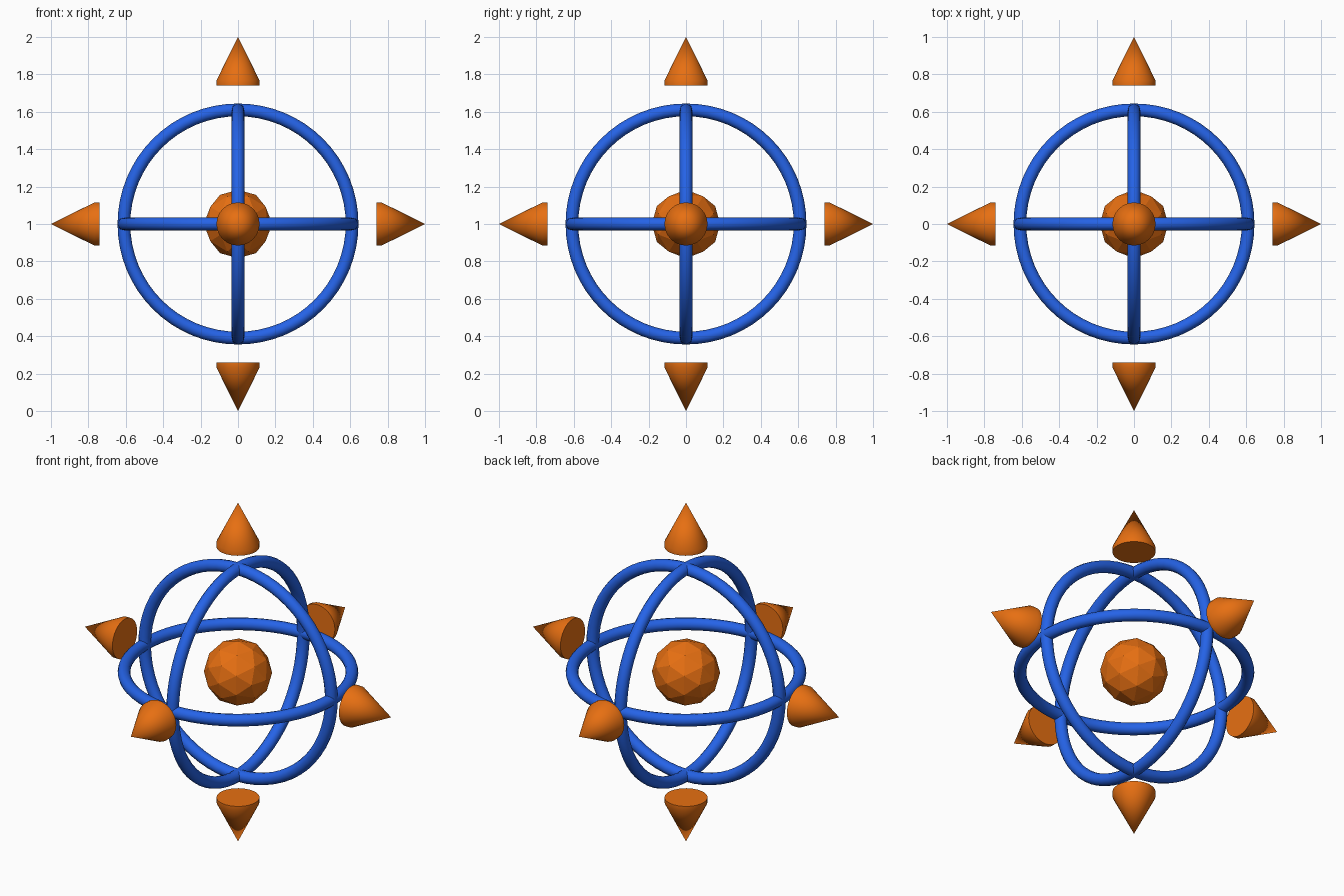
import bpy, bmesh, math
from mathutils import Vector, Matrix

if "Cube" in bpy.data.objects:
    bpy.data.objects.remove(bpy.data.objects["Cube"])

CENTRE = Vector((0, 0, 1))


def material(name, rgb):
    m = bpy.data.materials.new(name)
    m.diffuse_color = (*rgb, 1)
    m.use_nodes = True
    m.node_tree.nodes["Principled BSDF"].inputs["Base Color"].default_value = m.diffuse_color
    return m


ORANGE = material("orange", (0.80, 0.16, 0.006))
BLUE = material("blue", (0.0185, 0.125, 0.80))


def finish(name, mat):
    ob = bpy.context.object
    ob.name = name
    ob.data.materials.append(mat)
    return ob


def add_mesh(name, bm, mat):
    bmesh.ops.recalc_face_normals(bm, faces=bm.faces)
    me = bpy.data.meshes.new(name)
    bm.to_mesh(me)
    bm.free()
    ob = bpy.data.objects.new(name, me)
    ob.location = CENTRE
    bpy.context.collection.objects.link(ob)
    bpy.ops.object.select_all(action='DESELECT')
    bpy.context.view_layer.objects.active = ob
    ob.select_set(True)
    return finish(name, mat)


# faceted core: icosahedron aligned to the axes, subdivided once
bm = bmesh.new()
g = (1 + math.sqrt(5)) / 2
for a in (-1, 1):
    for b in (-g, g):
        for co in ((a, 0, b), (0, b, a), (b, a, 0)):
            bm.verts.new(co)
bmesh.ops.convex_hull(bm, input=bm.verts)
bmesh.ops.subdivide_edges(bm, edges=bm.edges[:], cuts=1, use_grid_fill=True)
for v in bm.verts:
    v.co = v.co.normalized() * 0.183
add_mesh("core", bm, ORANGE)

# three crossing rings, one in each main plane
for name, rot in (("level_ring", (0, 0, 0)),
                  ("front_ring", (math.pi / 2, 0, 0)),
                  ("side_ring", (0, math.pi / 2, 0))):
    bpy.ops.mesh.primitive_torus_add(
        location=CENTRE, rotation=rot, major_radius=0.61, minor_radius=0.034,
        major_segments=64, minor_segments=12)
    finish(name, BLUE)
    bpy.ops.object.shade_smooth()

# six outward spikes: cone with a short straight rim at its base
PROFILE = ((0, 0.74), (0.115, 0.74), (0.115, 0.768), (0, 1.0))
SPIKES = {"right": (1, 0, 0), "left": (-1, 0, 0), "back": (0, 1, 0),
          "front": (0, -1, 0), "top": (0, 0, 1), "bottom": (0, 0, -1)}
for side, direction in SPIKES.items():
    bm = bmesh.new()
    pts = [bm.verts.new((r, 0, z)) for r, z in PROFILE]
    edges = [bm.edges.new(p) for p in zip(pts, pts[1:])]
    bmesh.ops.spin(bm, geom=pts + edges, axis=(0, 0, 1), cent=(0, 0, 0),
                   steps=32, angle=math.tau)
    bmesh.ops.remove_doubles(bm, verts=bm.verts, dist=0.0005)
    turn = Vector((0, 0, 1)).rotation_difference(Vector(direction))
    bm.transform(turn.to_matrix().to_4x4())
    add_mesh(side + "_spike", bm, ORANGE)
    bpy.ops.object.shade_smooth_by_angle(angle=math.radians(35))
